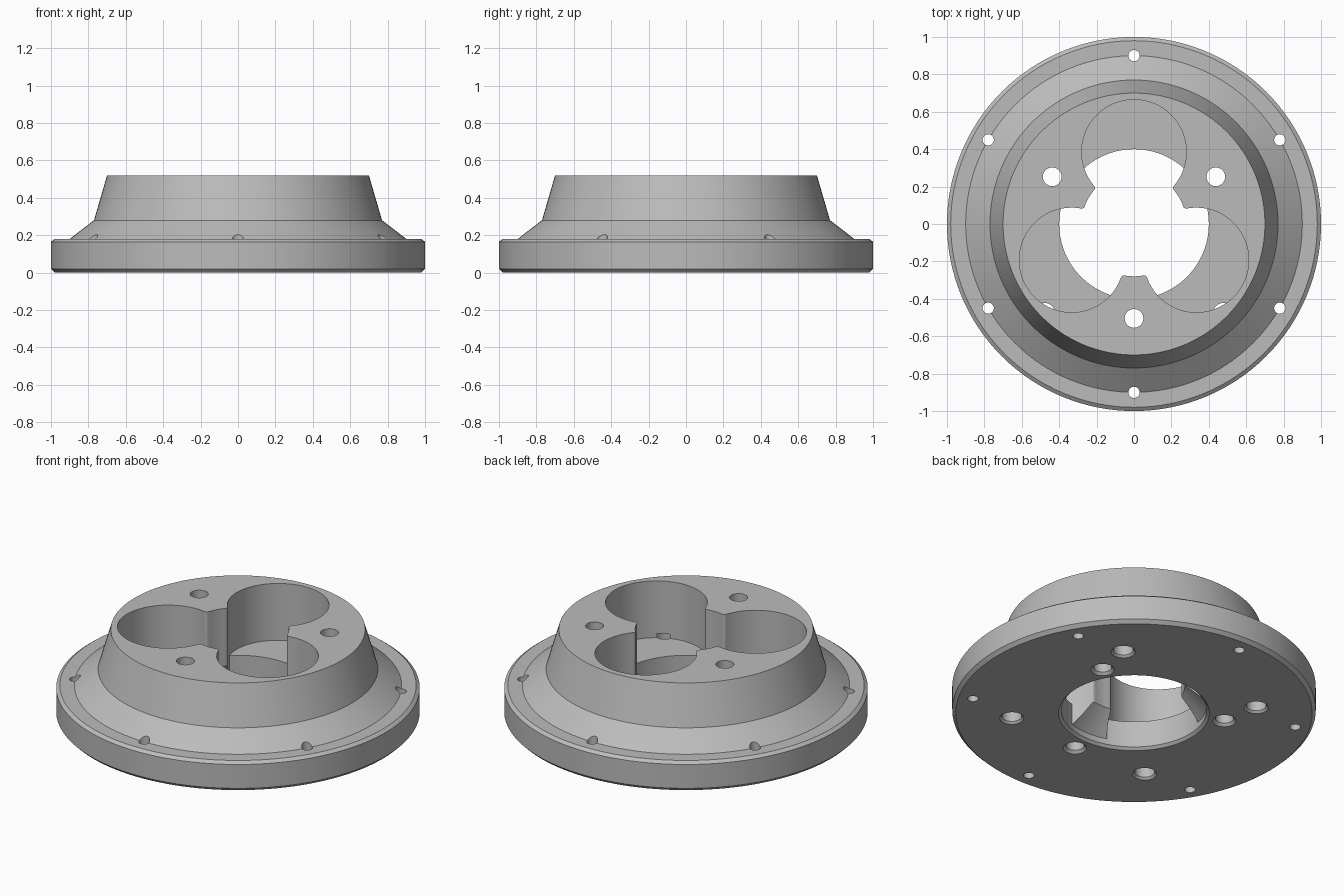
import bpy, bmesh, math
from mathutils import Matrix, Vector

old = bpy.data.objects.get("Cube")
if old:
    bpy.data.objects.remove(old, do_unlink=True)

metal = bpy.data.materials.new("plain grey metal")
metal.use_nodes = True
grey = (0.5, 0.5, 0.5, 1)
metal.diffuse_color = grey
metal.node_tree.nodes["Principled BSDF"].inputs["Base Color"].default_value = grey

HEIGHT, FLOOR = 0.52, 0.175
BELOW, ABOVE = -0.05, 0.7


def lathe(name, profile, segs, radius=0, angle=0, ring=False):
    """Revolve (r, z) points, then move out to a radius at an angle in degrees."""
    bm = bmesh.new()
    loops = [[bm.verts.new((r * math.cos(math.tau * i / segs),
                            r * math.sin(math.tau * i / segs), z))
              for i in range(segs)] for r, z in profile]
    pairs = list(zip(loops, loops[1:]))
    if ring:
        pairs.append((loops[-1], loops[0]))
    else:
        bm.faces.new(loops[0][::-1])
        bm.faces.new(loops[-1])
    for a, b in pairs:
        for i in range(segs):
            j = (i + 1) % segs
            bm.faces.new((a[i], a[j], b[j], b[i]))
    bmesh.ops.recalc_face_normals(bm, faces=bm.faces)
    spin = Matrix.Rotation(math.radians(angle), 4, "Z")
    bm.transform(spin @ Matrix.Translation(Vector((radius, 0, 0))))
    mesh = bpy.data.meshes.new(name)
    bm.to_mesh(mesh)
    bm.free()
    mesh.materials.append(metal)
    obj = bpy.data.objects.new(name, mesh)
    bpy.context.collection.objects.link(obj)
    return obj


def combine(target, tool, operation="DIFFERENCE"):
    """Apply a boolean and throw the tool away."""
    mod = target.modifiers.new("cut", "BOOLEAN")
    mod.operation, mod.solver, mod.object = operation, "EXACT", tool
    bpy.context.view_layer.update()
    graph = bpy.context.evaluated_depsgraph_get()
    mesh = bpy.data.meshes.new_from_object(target.evaluated_get(graph))
    target.modifiers.clear()
    target.data = mesh
    bpy.data.objects.remove(tool, do_unlink=True)


def hole(r, top, radius, angle, chamfer=0):
    """Drill from below, with an optional chamfered mouth."""
    profile = [(r, BELOW), (r, top)]
    if chamfer:
        profile = [(r + chamfer - BELOW, BELOW), (r, chamfer), (r, top)]
    combine(flange, lathe("drill", profile, 32, radius, angle))


# Flange and tapered hub
flange = lathe("hub_flange", [(0.98, 0), (1, 0.02), (1, 0.165), (0.98, 0.18),
                              (0.9, 0.18), (0.77, 0.28), (0.7, HEIGHT)], 128)

# Central bore with chamfered mouth
combine(flange, lathe("bore", [(0.465, BELOW), (0.4, 0.015), (0.4, ABOVE)], 96))

# Three teeth: a ring with a conical underside, split by the lobes
teeth = lathe("teeth", [(0.43, 0.02), (0.28, 0.17), (0.28, HEIGHT), (0.43, HEIGHT)],
              48, ring=True)
for angle in (90, 210, 330):
    combine(flange, lathe("pocket", [(0.28, FLOOR), (0.28, ABOVE)], 64, 0.385, angle))
    combine(teeth, lathe("lobe", [(0.28, BELOW), (0.28, ABOVE)], 64, 0.385, angle))

# Round the upright corners of the teeth
bm = bmesh.new()
bm.from_mesh(teeth.data)
corners = [e for e in bm.edges
           if abs(e.verts[0].co.z - e.verts[1].co.z) > 0.2
           and e.verts[0].co.xy.length < 0.3
           and e.calc_face_angle(0) > math.radians(30)]
bmesh.ops.bevel(bm, geom=corners, offset=0.015, segments=3, profile=0.5,
                affect="EDGES", clamp_overlap=True)
bm.to_mesh(teeth.data)
bm.free()
combine(flange, teeth, "UNION")

# Bolt holes through the hub, blind holes below, small holes in the rim
for angle in (30, 150, 270):
    hole(0.05, ABOVE, 0.505, angle, 0.015)
for angle in (45, 135, 225, 315):
    hole(0.055, 0.2, 0.675, angle, 0.012)
for angle in range(30, 390, 60):
    hole(0.03, ABOVE, 0.9, angle)

# Smooth shading with crisp edges
bpy.ops.object.select_all(action="DESELECT")
flange.select_set(True)
bpy.context.view_layer.objects.active = flange
bpy.ops.object.shade_smooth_by_angle(angle=math.radians(25))
